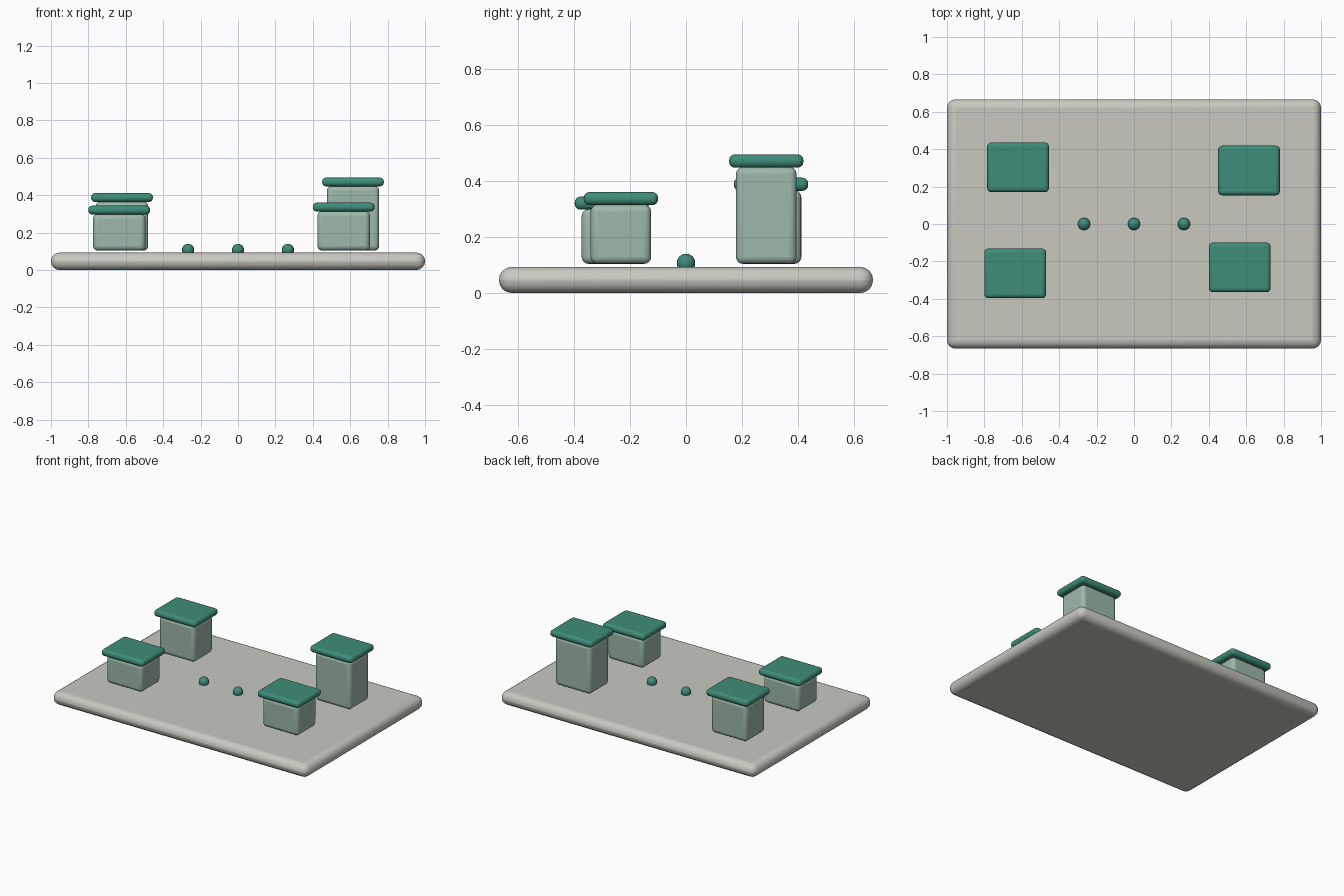
import bpy

if "Cube" in bpy.data.objects:
    bpy.data.objects.remove(bpy.data.objects["Cube"])


def srgb(r, g, b):
    def lin(c):
        c /= 255
        return c / 12.92 if c <= 0.04045 else ((c + 0.055) / 1.055) ** 2.4
    return (lin(r), lin(g), lin(b), 1.0)


def material(name, rgb):
    m = bpy.data.materials.new(name)
    m.diffuse_color = srgb(*rgb)
    m.use_nodes = True
    m.node_tree.nodes["Principled BSDF"].inputs["Base Color"].default_value = m.diffuse_color
    return m


STONE = material("pale stone", (200, 201, 192))
WALL = material("sage wall", (158, 185, 170))
GREEN = material("deep green", (62, 141, 121))


def rounded_box(name, x, y, z0, z1, width, depth, radius, mat):
    bpy.ops.mesh.primitive_cube_add(size=1, location=(x, y, (z0 + z1) / 2))
    ob = bpy.context.object
    ob.name = name
    ob.scale = (width, depth, z1 - z0)
    bpy.ops.object.transform_apply(location=False, rotation=False, scale=True)
    ob.data.materials.append(mat)
    bevel = ob.modifiers.new("rounded edges", 'BEVEL')
    bevel.width = radius
    bevel.segments = 4
    bpy.ops.object.shade_smooth_by_angle()
    return ob


# Base slab with fully rounded rim
SLAB_TOP = 0.093
rounded_box("base_slab", 0, 0, 0, SLAB_TOP, 2.0, 1.333, 0.0455, STONE)

# Buildings: centre x, centre y, roof underside height
buildings = {
    "back_left": (-0.62, 0.303, 0.364),
    "front_left": (-0.635, -0.264, 0.297),
    "front_right": (0.565, -0.232, 0.313),
    "back_right": (0.615, 0.286, 0.447),
}
for place, (x, y, top) in buildings.items():
    rounded_box(place + "_walls", x, y, 0.104, top + 0.002, 0.28, 0.216, 0.025, WALL)
    rounded_box(place + "_roof", x, y, top, top + 0.047, 0.33, 0.265, 0.021, GREEN)

# Row of small round shrubs down the middle
for i, x in enumerate((-0.267, 0, 0.267)):
    bpy.ops.mesh.primitive_uv_sphere_add(segments=24, ring_count=12, radius=0.033,
                                         location=(x, 0, 0.107))
    shrub = bpy.context.object
    shrub.name = f"shrub_{i + 1}"
    shrub.data.materials.append(GREEN)
    bpy.ops.object.shade_smooth_by_angle()
